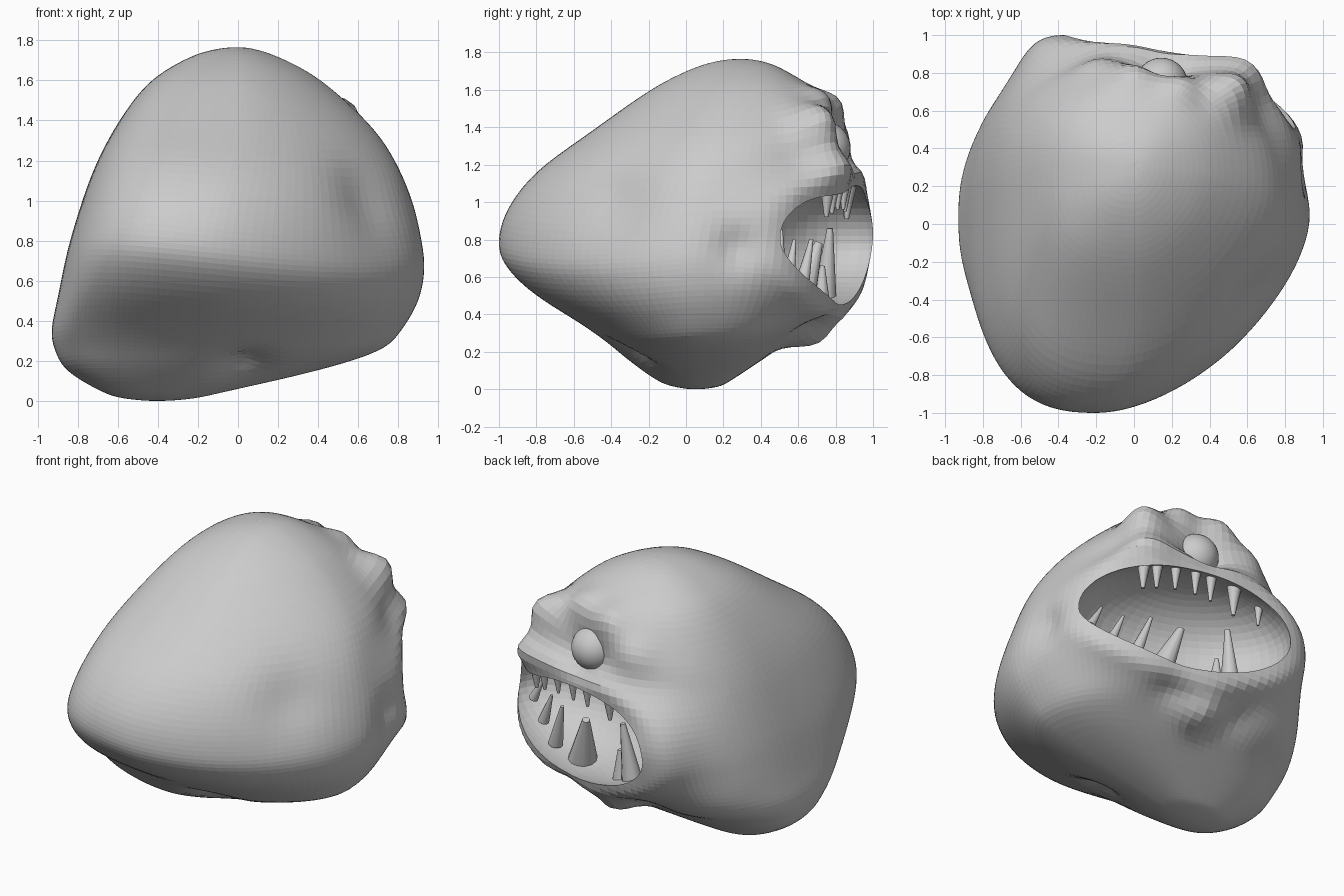
import bpy, bmesh, math
from mathutils import Vector, Matrix

if "Cube" in bpy.data.objects:
    bpy.data.objects.remove(bpy.data.objects["Cube"])

MOUTH = Vector((0.22, 0.72, 0.78))      # mouth centre
YAW = math.radians(-18)                 # mouth is turned a little to +x
MW, MD, MH = 0.67, 0.42, 0.34           # half width, depth, half height

def squareness(z):
    return 2.2 if z > 0 else 1.85       # upper lip is flatter than the lower

def make_object(name, bm, smooth=False):
    me = bpy.data.meshes.new(name)
    bm.to_mesh(me)
    bm.free()
    for p in me.polygons:
        p.use_smooth = smooth
    ob = bpy.data.objects.new(name, me)
    bpy.context.scene.collection.objects.link(ob)
    return ob

# body slices: z, xmin, xmax, ymin, ymax, centre x, centre y
SLICES = [
    (0.00, -0.40, -0.40, 0.03, 0.03, -0.40, 0.03),
    (0.015, -0.57, -0.22, -0.09, 0.15, -0.40, 0.03),
    (0.05, -0.68, -0.06, -0.18, 0.22, -0.38, 0.03),
    (0.15, -0.85, 0.38, -0.32, 0.37, -0.30, 0.03),
    (0.25, -0.91, 0.70, -0.44, 0.52, -0.20, 0.03),
    (0.35, -0.93, 0.81, -0.58, 0.72, -0.18, 0.03),
    (0.50, -0.90, 0.90, -0.82, 0.86, -0.18, 0.03),
    (0.65, -0.87, 0.93, -0.97, 0.92, -0.18, 0.03),
    (0.78, -0.84, 0.92, -1.00, 0.93, -0.18, 0.05),
    (0.95, -0.79, 0.88, -0.95, 0.92, -0.14, 0.08),
    (1.15, -0.72, 0.81, -0.80, 0.88, -0.08, 0.12),
    (1.35, -0.62, 0.68, -0.54, 0.81, -0.02, 0.18),
    (1.55, -0.48, 0.47, -0.27, 0.71, 0.00, 0.24),
    (1.66, -0.34, 0.31, -0.09, 0.57, 0.00, 0.26),
    (1.74, -0.17, 0.13, 0.10, 0.42, 0.00, 0.27),
    (1.765, 0.00, 0.00, 0.27, 0.27, 0.00, 0.27),
]
# sculpted lumps and dents: x, y, z, radius, height
LUMPS = [
    (0.52, 0.69, 1.42, 0.14, 0.18),    # brow knob
    (0.54, 0.74, 1.17, 0.15, 0.10),    # snout
    (0.25, 0.70, 1.53, 0.11, 0.06),    # brow ridge
    (0.00, 0.78, 1.50, 0.12, 0.08),
    (-0.20, 0.84, 1.36, 0.13, 0.05),
    (0.15, 0.80, 1.29, 0.13, -0.12),   # eye socket
    (-0.40, 0.88, 0.85, 0.20, 0.06),   # left cheek
    (0.03, 0.64, 0.28, 0.13, 0.09),    # chin knob
    (0.30, 0.68, 0.33, 0.12, -0.04),   # creases beside the chin
    (-0.24, 0.66, 0.33, 0.12, -0.03),
    (0.88, 0.25, 0.75, 0.12, -0.06),   # cheek hollow
    (0.65, -0.40, 1.00, 0.22, -0.05),  # flank hollow
    (0.02, -0.30, 0.18, 0.13, -0.06),  # underside hollow
]

def spline(i, t):
    n = len(SLICES) - 1
    rows = [SLICES[min(max(k, 0), n)] for k in (i - 1, i, i + 1, i + 2)]
    return [0.5 * (2 * b + (c - a) * t + (2 * a - 5 * b + 4 * c - d) * t * t
                   + (3 * b - a - 3 * c + d) * t ** 3) for a, b, c, d in zip(*rows)]

def mouth_ratio(p):
    """1 on the mouth outline, larger outside; also the forward offset."""
    v = Matrix.Rotation(-YAW, 3, 'Z') @ (p - MOUTH)
    n = squareness(v.z)
    q = (abs(v.x / MW) ** n + abs(v.z / MH) ** n) ** (1 / n)
    return q, v.y

def sculpt(p):
    h = sum(a * math.exp(-((p - Vector((x, y, z))).length / r) ** 2)
            for x, y, z, r, a in LUMPS)
    q, f = mouth_ratio(p)
    if f > -0.5:
        w = min(1, (f + 0.5) / 0.5)
        h += w * (0.035 * math.exp(-((q - 1.1) / 0.16) ** 2)
                  - 0.015 * math.exp(-((q - 1.5) / 0.18) ** 2))
    return p + (p - Vector((0, 0.15, 0.85))).normalized() * h

def build_body():
    bm = bmesh.new()
    seg, sub = 120, 5
    params = [(i, k / sub) for i in range(len(SLICES) - 1) for k in range(sub)]
    params.append((len(SLICES) - 2, 1.0))
    rings = []
    for i, t in params:
        z, x0, x1, y0, y1, cx, cy = spline(i, t)
        ring = []
        for j in range(seg):
            a = math.tau * (j + 0.5) / seg
            c, s = math.cos(a), math.sin(a)
            n = (2.4 if c > 0 else 2.3) if s > 0 else (1.65 if c > 0 else 2.75)
            x = cx + (x1 - cx if c > 0 else x0 - cx) * abs(c) ** (2 / n)
            y = cy + (y1 - cy if s > 0 else y0 - cy) * abs(s) ** (2 / n)
            ring.append(bm.verts.new((x, y, z - 0.1 * x * max(0, -y))))
        rings.append(ring)
    for r0, r1 in zip(rings, rings[1:]):
        for j in range(seg):
            k = (j + 1) % seg
            bm.faces.new((r0[j], r0[k], r1[k], r1[j]))
    bmesh.ops.remove_doubles(bm, verts=bm.verts, dist=0.002)
    for _ in range(8):
        bmesh.ops.smooth_vert(bm, verts=bm.verts, factor=0.5,
                              use_axis_x=True, use_axis_y=True, use_axis_z=True)
    for v in bm.verts:
        v.co = sculpt(v.co)
    # fit to the overall size
    for ax, (lo, hi) in enumerate(((-0.93, 0.93), (-1, 1), (0, 1.765))):
        a = min(v.co[ax] for v in bm.verts)
        b = max(v.co[ax] for v in bm.verts)
        for v in bm.verts:
            v.co[ax] = lo + (v.co[ax] - a) * (hi - lo) / (b - a)
    bmesh.ops.recalc_face_normals(bm, faces=bm.faces)
    return make_object("body", bm)

def build_mouth_cutter():
    bm = bmesh.new()
    bmesh.ops.create_uvsphere(bm, u_segments=48, v_segments=28, radius=1)
    for v in bm.verts:
        a, b, c = v.co
        n = squareness(c)
        d = (abs(a) ** n + abs(c) ** n) ** (1 / n)
        k = math.hypot(a, c) / d if d > 1e-6 else 1
        v.co = (a * k * MW, b * MD, c * k * MH)
    bmesh.ops.transform(bm, verts=bm.verts,
                        matrix=Matrix.Translation(MOUTH) @ Matrix.Rotation(YAW, 4, 'Z'))
    return make_object("mouth_cutter", bm)

# body with the open mouth cut in
body = build_body()
cutter = build_mouth_cutter()
cutter.hide_render = True
mod = body.modifiers.new("mouth", 'BOOLEAN')
mod.operation, mod.solver, mod.object = 'DIFFERENCE', 'EXACT', cutter
bpy.context.view_layer.objects.active = body
body.select_set(True)
bpy.ops.object.modifier_apply(modifier=mod.name)
bpy.data.objects.remove(cutter)

# eye
bm = bmesh.new()
bmesh.ops.create_uvsphere(bm, u_segments=32, v_segments=20, radius=0.14)
bmesh.ops.transform(bm, verts=bm.verts,
                    matrix=Matrix.Translation((0.145, 0.74, 1.29)))
make_object("eye", bm, True)

# teeth: base point, tip point, base radius
def tooth(name, base, tip, radius):
    base, tip = Vector(base), Vector(tip)
    d = tip - base
    bm = bmesh.new()
    bmesh.ops.create_cone(bm, cap_ends=True, segments=12, radius1=radius,
                          radius2=radius * 0.25, depth=d.length)
    m = Matrix.Translation((base + tip) / 2) @ d.to_track_quat('Z', 'Y').to_matrix().to_4x4()
    bmesh.ops.transform(bm, verts=bm.verts, matrix=m)
    ob = make_object(name, bm)
    bpy.ops.object.select_all(action='DESELECT')
    ob.select_set(True)
    bpy.context.view_layer.objects.active = ob
    bpy.ops.object.shade_smooth_by_angle(angle=math.radians(40))

UPPER = [(0.56, 0.76, 1.11, 0.19, 0.045), (0.48, 0.79, 1.12, 0.18, 0.04),
         (0.36, 0.82, 1.12, 0.16, 0.035), (0.23, 0.85, 1.13, 0.17, 0.035),
         (0.12, 0.86, 1.12, 0.17, 0.035), (-0.05, 0.87, 1.10, 0.19, 0.045),
         (-0.25, 0.86, 1.06, 0.14, 0.03)]
for i, (x, y, z, length, r) in enumerate(UPPER):
    tooth(f"upper_tooth_{i + 1}", (x, y, z), (x, y - 0.01, z - length), r)

LOWER = [((0.76, 0.50, 0.70), (0.68, 0.51, 0.85), 0.03),
         ((0.65, 0.55, 0.60), (0.57, 0.58, 0.80), 0.035),
         ((0.52, 0.61, 0.51), (0.43, 0.67, 0.80), 0.045),
         ((0.33, 0.60, 0.45), (0.23, 0.71, 0.78), 0.09),
         ((-0.03, 0.72, 0.46), (-0.03, 0.73, 0.66), 0.05),
         ((-0.13, 0.74, 0.48), (-0.08, 0.77, 0.86), 0.065)]
for i, (base, tip, r) in enumerate(LOWER):
    tooth(f"lower_tooth_{i + 1}", base, tip, r)
